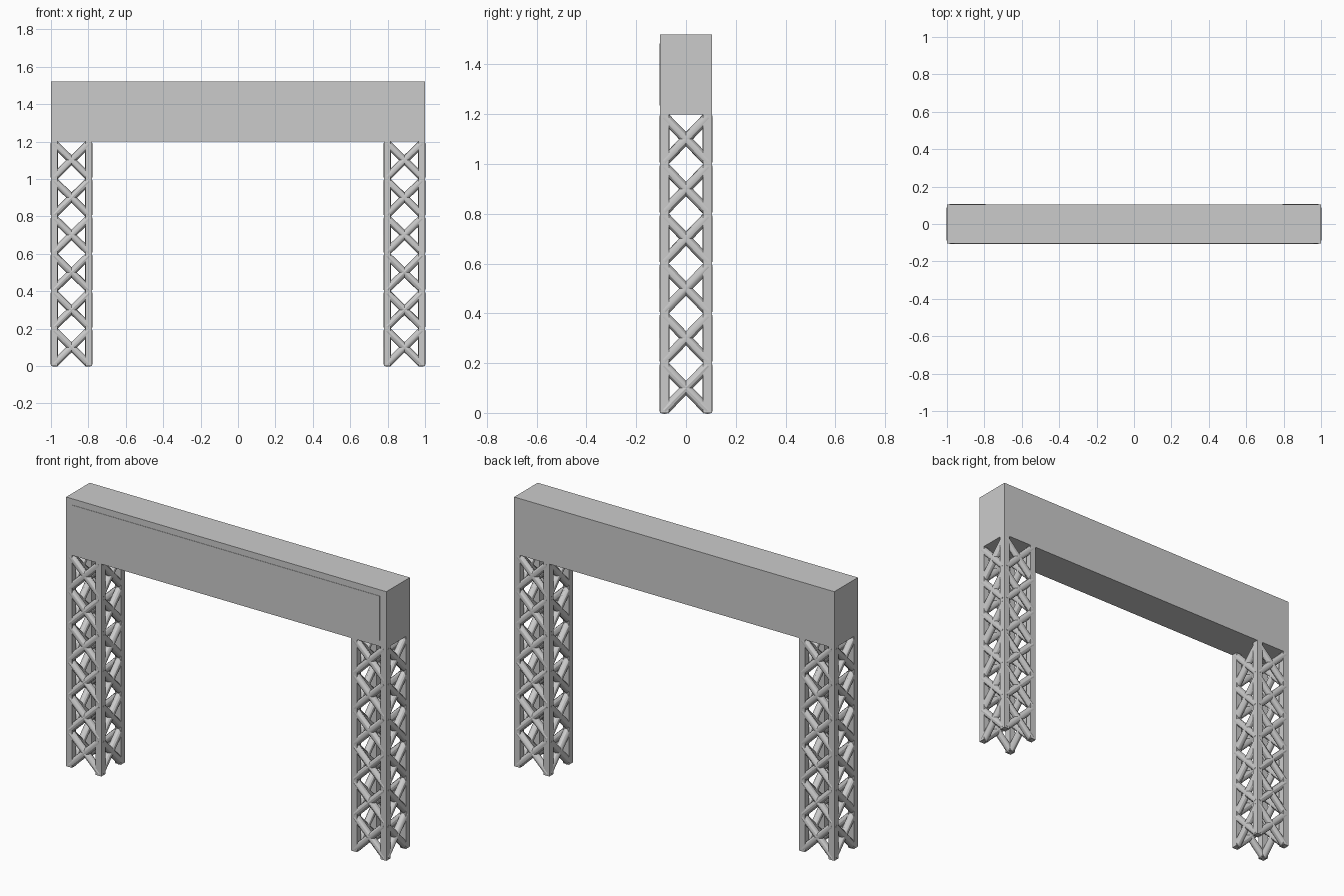
import bpy, bmesh
from mathutils import Vector, Matrix

if "Cube" in bpy.data.objects:
    bpy.data.objects.remove(bpy.data.objects["Cube"])

LEG_X, HALF_X, HALF_Y = 0.89, 0.11, 0.105   # leg centre and half sizes
POST, BAY, BAYS = 0.036, 0.2, 6
BRACE_R = 0.02
TOP = BAY * BAYS


def add_box(bm, lo, hi):
    lo, hi = Vector(lo), Vector(hi)
    m = Matrix.Translation((lo + hi) / 2) @ Matrix.Diagonal((*(hi - lo), 1))
    bmesh.ops.create_cube(bm, size=1, matrix=m)


def add_rod(bm, a, b, r):
    a, b = Vector(a), Vector(b)
    d = b - a
    rot = d.to_track_quat('Z', 'Y').to_matrix().to_4x4()
    bmesh.ops.create_cone(bm, cap_ends=True, segments=12, radius1=r, radius2=r,
                          depth=d.length, matrix=Matrix.Translation((a + b) / 2) @ rot)


def finish(bm, name, smooth=False):
    me = bpy.data.meshes.new(name)
    bm.to_mesh(me)
    bm.free()
    ob = bpy.data.objects.new(name, me)
    bpy.context.collection.objects.link(ob)
    if smooth:
        bpy.context.view_layer.objects.active = ob
        ob.select_set(True)
        bpy.ops.object.shade_smooth_by_angle()
        ob.select_set(False)
    return ob


# Lattice legs
cx, cy = HALF_X - POST / 2, HALF_Y - POST / 2
corners = [(-cx, -cy), (cx, -cy), (cx, cy), (-cx, cy)]
for side, x0 in (("left", -LEG_X), ("right", LEG_X)):
    # square corner posts
    bm = bmesh.new()
    h = POST / 2
    for x, y in corners:
        add_box(bm, (x0 + x - h, y - h, 0), (x0 + x + h, y + h, TOP))
    finish(bm, side + "_leg_posts")

    # crossed round braces on all four faces
    bm = bmesh.new()
    for i in range(4):
        (ax, ay), (bx, by) = corners[i], corners[(i + 1) % 4]
        for k in range(BAYS):
            z0, z1 = k * BAY + 0.01, (k + 1) * BAY - 0.01
            add_rod(bm, (x0 + ax, ay, z0), (x0 + bx, by, z1), BRACE_R)
            add_rod(bm, (x0 + ax, ay, z1), (x0 + bx, by, z0), BRACE_R)
    finish(bm, side + "_leg_braces", smooth=True)

# Overhead beam
bm = bmesh.new()
add_box(bm, (-1, -HALF_Y, TOP), (1, HALF_Y, 1.52))
finish(bm, "overhead_beam")

# Thin banner panel on the front of the beam
bm = bmesh.new()
add_box(bm, (-0.96, -HALF_Y - 0.002, TOP + 0.035), (0.96, -HALF_Y + 0.002, 1.485))
finish(bm, "front_banner_panel")
